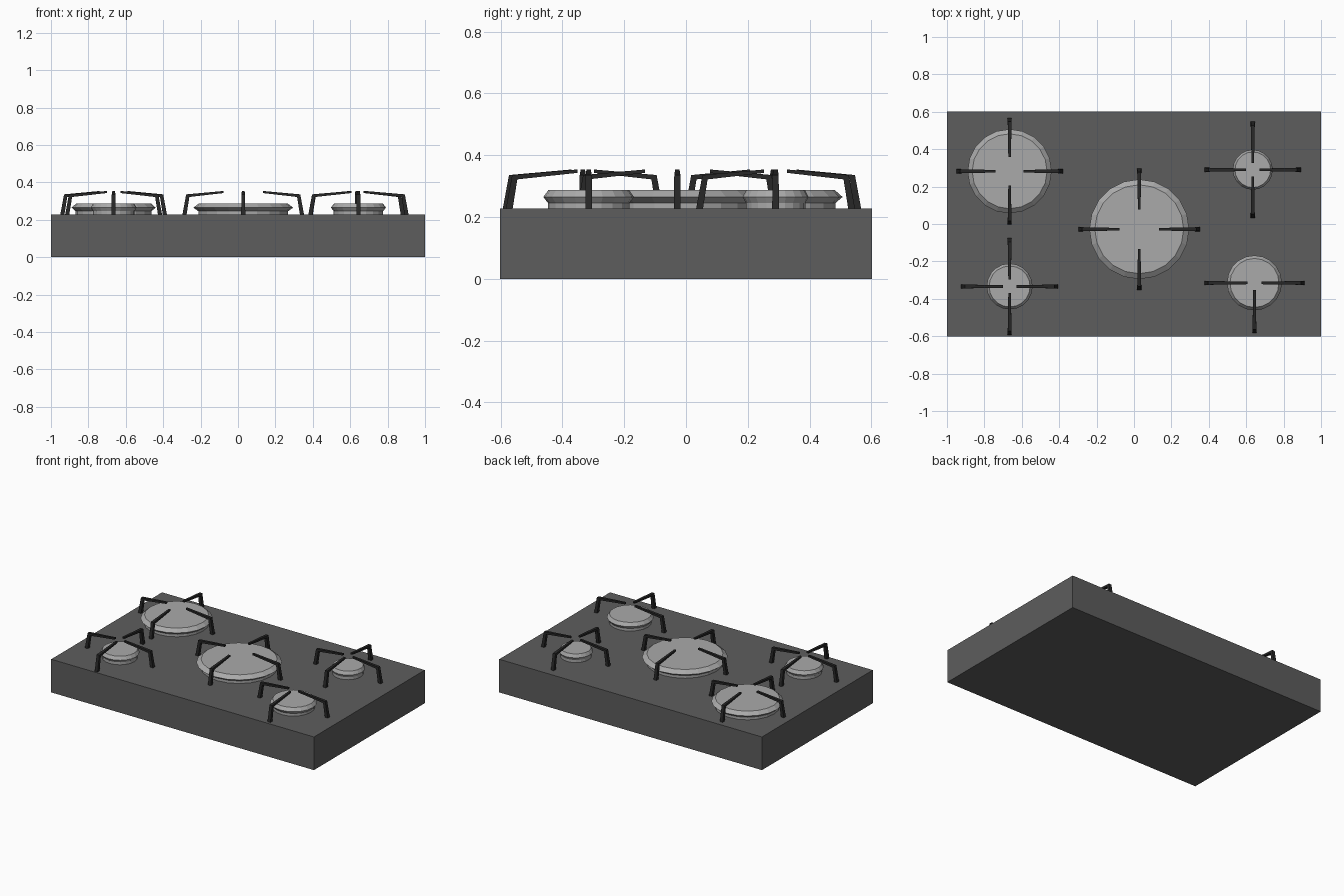
import bpy, bmesh, math
from mathutils import Vector

if "Cube" in bpy.data.objects:
    bpy.data.objects.remove(bpy.data.objects["Cube"])

TOP = 0.228


def material(name, v):
    m = bpy.data.materials.new(name)
    m.diffuse_color = (v, v, v, 1)
    m.use_nodes = True
    m.node_tree.nodes["Principled BSDF"].inputs["Base Color"].default_value = m.diffuse_color
    return m


dark = material("dark_enamel", 0.11)
metal = material("burner_metal", 0.4)
black = material("black_iron", 0.02)


def finish(name, bm, mat):
    bmesh.ops.recalc_face_normals(bm, faces=bm.faces)
    me = bpy.data.meshes.new(name)
    bm.to_mesh(me)
    bm.free()
    ob = bpy.data.objects.new(name, me)
    bpy.context.collection.objects.link(ob)
    me.materials.append(mat)
    return ob


def skin(bm, rings):
    """Join matching loops of points into a closed solid."""
    loops = [[bm.verts.new(p) for p in ring] for ring in rings]
    n = len(loops[0])
    for a, b in zip(loops, loops[1:]):
        for i in range(n):
            j = (i + 1) % n
            bm.faces.new((a[i], a[j], b[j], b[i]))
    bm.faces.new(loops[0])
    bm.faces.new(loops[-1])


def burner(name, x, y, r, sides=20):
    # straight lower ring, flared rim, flat cap
    profile = [(0.9, TOP), (0.9, 0.246), (1.0, 0.265), (0.89, 0.287)]
    bm = bmesh.new()
    skin(bm, [[(x + r * k * math.cos(2 * math.pi * i / sides),
                y + r * k * math.sin(2 * math.pi * i / sides), z)
               for i in range(sides)] for k, z in profile])
    finish(name, bm, metal)


def pan_support(name, x, y, outer, inner, prongs):
    # each prong: leaning leg, bent knee, arm tapering toward the middle
    bm = bmesh.new()
    o = outer
    sections = [((o, TOP), (o - 0.022, TOP), 0.011),
                ((o - 0.020, 0.336), (o - 0.037, 0.322), 0.010),
                ((inner, 0.354), (inner, 0.343), 0.007)]
    for q in prongs:
        d = Vector((round(math.cos(q * math.pi / 2)), round(math.sin(q * math.pi / 2)), 0))
        s = Vector((-d.y, d.x, 0))
        rings = []
        for (r1, z1), (r2, z2), w in sections:
            p1 = Vector((x, y, z1)) + d * r1
            p2 = Vector((x, y, z2)) + d * r2
            rings.append([p1 - s * w, p1 + s * w, p2 + s * w, p2 - s * w])
        skin(bm, rings)
    finish(name, bm, black)


# Hob body
bm = bmesh.new()
bmesh.ops.create_cube(bm, size=1)
for v in bm.verts:
    v.co = (v.co.x * 2, v.co.y * 1.205, (v.co.z + 0.5) * TOP)
finish("hob_body", bm, dark)

# Burners: name, x, y, radius, support outer / inner reach, prong directions
# (front right support has no rear prong)
for name, x, y, r, o, i, prongs in [
        ("back_left", -0.665, 0.282, 0.225, 0.285, 0.075, (0, 1, 2, 3)),
        ("centre", 0.028, -0.028, 0.267, 0.325, 0.105, (0, 1, 2, 3)),
        ("front_left", -0.665, -0.334, 0.123, 0.259, 0.036, (0, 1, 2, 3)),
        ("back_right", 0.635, 0.290, 0.107, 0.257, 0.037, (0, 1, 2, 3)),
        ("front_right", 0.644, -0.315, 0.147, 0.268, 0.037, (0, 2, 3))]:
    burner(name + "_burner", x, y, r)
    pan_support(name + "_pan_support", x, y, o, i, prongs)
